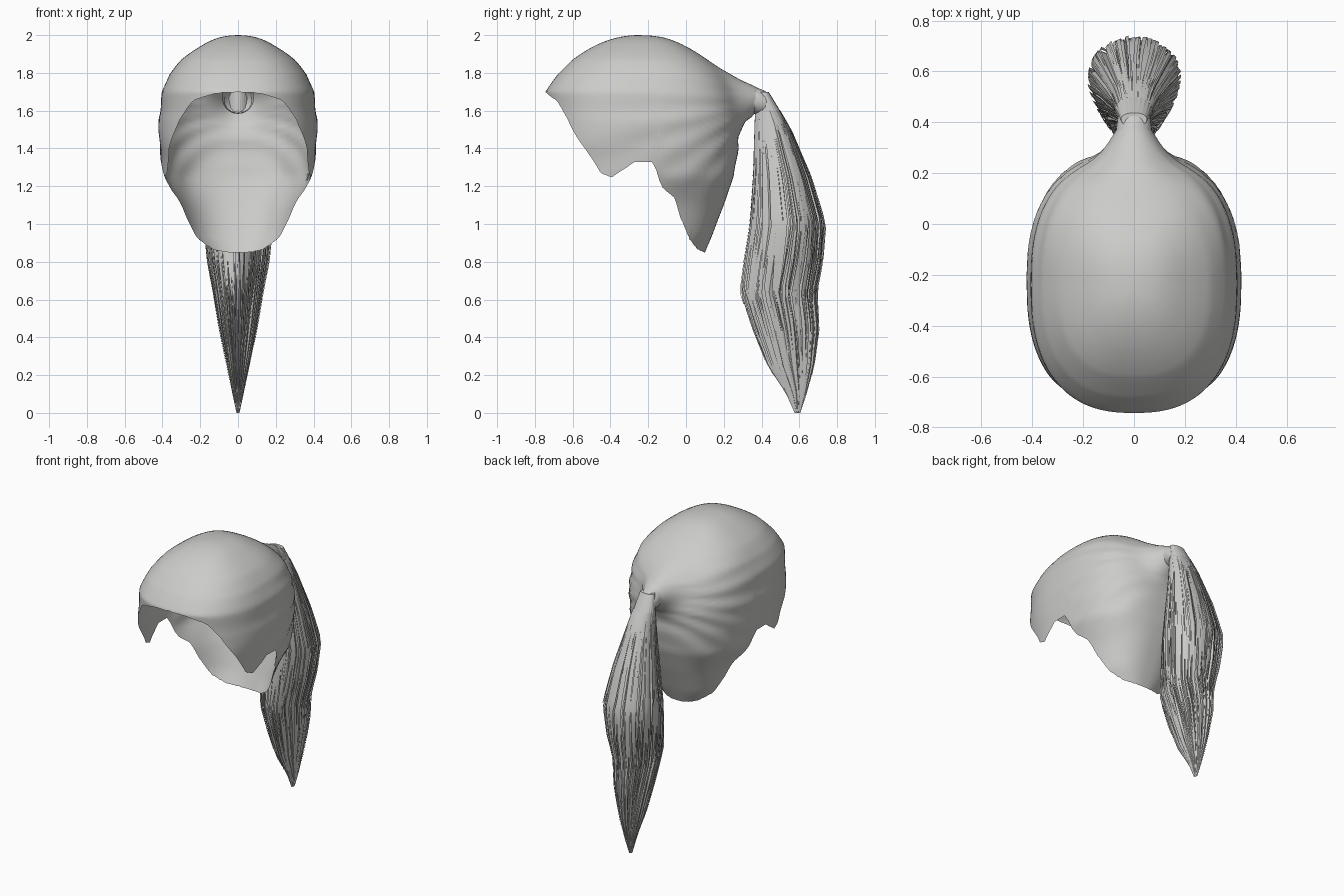
import bpy, math, random

if "Cube" in bpy.data.objects:
    bpy.data.objects.remove(bpy.data.objects["Cube"])

random.seed(4)
hair = bpy.data.materials.new("light_grey_hair")
hair.diffuse_color = (0.6, 0.6, 0.585, 1)
hair.use_nodes = True
hair.node_tree.nodes["Principled BSDF"].inputs["Base Color"].default_value = hair.diffuse_color


def table(rows, key):
    """Linear lookup in rows sorted by ascending first column."""
    if key <= rows[0][0]:
        return rows[0][1:]
    for a, b in zip(rows, rows[1:]):
        if key <= b[0]:
            f = (key - a[0]) / (b[0] - a[0])
            return [p + (q - p) * f for p, q in zip(a[1:], b[1:])]
    return rows[-1][1:]


def make(name, verts, faces, angle=60):
    me = bpy.data.meshes.new(name)
    me.from_pydata(verts, [], faces)
    me.materials.append(hair)
    ob = bpy.data.objects.new(name, me)
    bpy.context.collection.objects.link(ob)
    bpy.ops.object.select_all(action='DESELECT')
    ob.select_set(True)
    bpy.context.view_layer.objects.active = ob
    bpy.ops.object.shade_smooth_by_angle(angle=math.radians(angle))
    return ob


def spow(v, p):
    return math.copysign(abs(v) ** p, v)


# Scalp cap: height, front y, back y, half width
CAP = [(2.0, -.25, -.25, 0), (1.99, -.35, -.13, .09), (1.94, -.49, 0, .2),
       (1.87, -.60, .11, .30), (1.79, -.68, .20, .365), (1.70, -.74, .25, .40),
       (1.55, -.74, .285, .42), (1.4, -.73, .275, .415), (1.25, -.71, .255, .395),
       (1.1, -.70, .2, .315), (.93, -.6, .135, .265), (.85, -.5, .10, .2)]
CAP = [(math.sqrt(2 - r[0]),) + r[1:] for r in CAP]
# Hairline: y, height
HEM = [(-.74, 1.70), (-.68, 1.65), (-.6, 1.5), (-.45, 1.27), (-.39, 1.25), (-.27, 1.33),
       (-.17, 1.33), (-.13, 1.2), (-.06, 1.14), (-.03, 1.04), (.02, .92), (.06, .87), (.1, .85)]
MID = -.24


def cap_point(u, z):
    yf, yb, w = table(CAP, math.sqrt(max(0, 2 - z)))
    c, s = spow(math.cos(u), .8), spow(math.sin(u), .8)
    mid = MID if z < 1.99 else -.25
    return w * s, mid - c * ((mid - yf) if c > 0 else (yb - mid)), z


def hem_height(u):
    z = 1.78
    while z > .85 and z > table(HEM, cap_point(u, z)[1])[0]:
        z -= .004
    return z


def styled(p):
    x, y, z = p
    # combed ridges that converge on the tie
    phi = math.atan2(z - 1.65, .45 - y)
    fade = max(0, min(1, (1.9 - z) * 5)) * max(0, min(1, (z - 1.1) * 5))
    k = 1 + .008 * fade * math.sin(phi * 24)
    x, y = x * k, MID + (y - MID) * k
    # pull the back out into the neck of the ponytail
    if y > 0:
        d2 = x * x + (z - 1.67) ** 2
        y += min(.15, .18 * math.exp(-d2 / .01))
    return x, y, z


N, ROWS = 180, 48
verts, faces = [(0, -.25, 2.0)], []
hems = [hem_height(2 * math.pi * i / N) for i in range(N)]
for j in range(1, ROWS + 1):
    for i in range(N):
        z = 2 - (2 - hems[i]) * (j / ROWS) ** 1.5
        verts.append(styled(cap_point(2 * math.pi * i / N, z)))
for i in range(N):
    k = (i + 1) % N
    faces.append((0, 1 + i, 1 + k))
    for j in range(ROWS - 1):
        a = 1 + j * N
        faces.append((a + i, a + N + i, a + N + k, a + k))
make("scalp_hair", verts, faces, 80)

# Gathered neck between the cap and the tail: y, centre height, radius
neck = [(.30, 1.668, .085), (.34, 1.66, .073), (.38, 1.65, .07), (.42, 1.64, .064), (.45, 1.63, .05)]
M = 24
verts = [(r * math.cos(2 * math.pi * i / M), y, zc + r * math.sin(2 * math.pi * i / M))
         for y, zc, r in neck for i in range(M)]
faces = [(j * M + i, j * M + (i + 1) % M, (j + 1) * M + (i + 1) % M, (j + 1) * M + i)
         for j in range(len(neck) - 1) for i in range(M)]
faces.append(tuple(range((len(neck) - 1) * M, len(neck) * M)))
make("ponytail_neck", verts, faces)

# Ponytail envelope: height, front y, back y, half width
TAIL = [(0, .575, .605, .008), (.1, .53, .64, .03), (.25, .43, .68, .06), (.45, .35, .705, .1),
        (.64, .29, .69, .13), (.8, .31, .72, .16), (1.0, .34, .735, .18), (1.25, .355, .66, .14),
        (1.5, .36, .56, .09), (1.62, .365, .49, .07), (1.70, .37, .44, .055)]


def tail_point(a, z, scale):
    y0, y1, w = table(TAIL, z)
    c = math.cos(a)
    # section is widest toward the back and narrows at the front
    x = w * math.sin(a) * (1 + .25 * c) / 1.03
    return x * scale, (y0 + y1) / 2 + (y1 - y0) / 2 * c * scale, z


# Ribbed inner body of the tail
M, ROWS = 96, 40
verts, faces = [], []
for j in range(ROWS + 1):
    z = 1.7 - 1.7 * j / ROWS
    depth = .05 * min(1, j / 8)
    for i in range(M):
        verts.append(tail_point(2 * math.pi * i / M, z, .93 + depth * (-1) ** (i // 2)))
for j in range(ROWS):
    for i in range(M):
        k = (i + 1) % M
        faces.append((j * M + i, (j + 1) * M + i, (j + 1) * M + k, j * M + k))
faces.append(tuple(range(M)))
make("ponytail_body", verts, faces, 40)

# Loose tapered strands laid over the body
verts, faces = [], []
for s in range(110):
    a = 2 * math.pi * (s + random.random() * .8) / 110
    end = random.uniform(.12, .6)
    half = random.uniform(.02, .04)
    lift = random.uniform(.97, 1.03)
    wob = random.uniform(-.08, .08)
    steps = 18
    base = len(verts)
    for j in range(steps + 1):
        t = j / steps
        z = 1.6 - (1.6 - end) * t
        sc = .96 + (lift - .96) * min(1, t * 3)
        wid = half * min(1, (1 - t) * 3) + .002
        mid = a + wob * math.sin(t * 5)
        verts.append(tail_point(mid - wid, z, sc))
        verts.append(tail_point(mid + wid, z, sc + .015))
    for j in range(steps):
        b = base + 2 * j
        faces.append((b, b + 2, b + 3, b + 1))
make("ponytail_strands", verts, faces)
